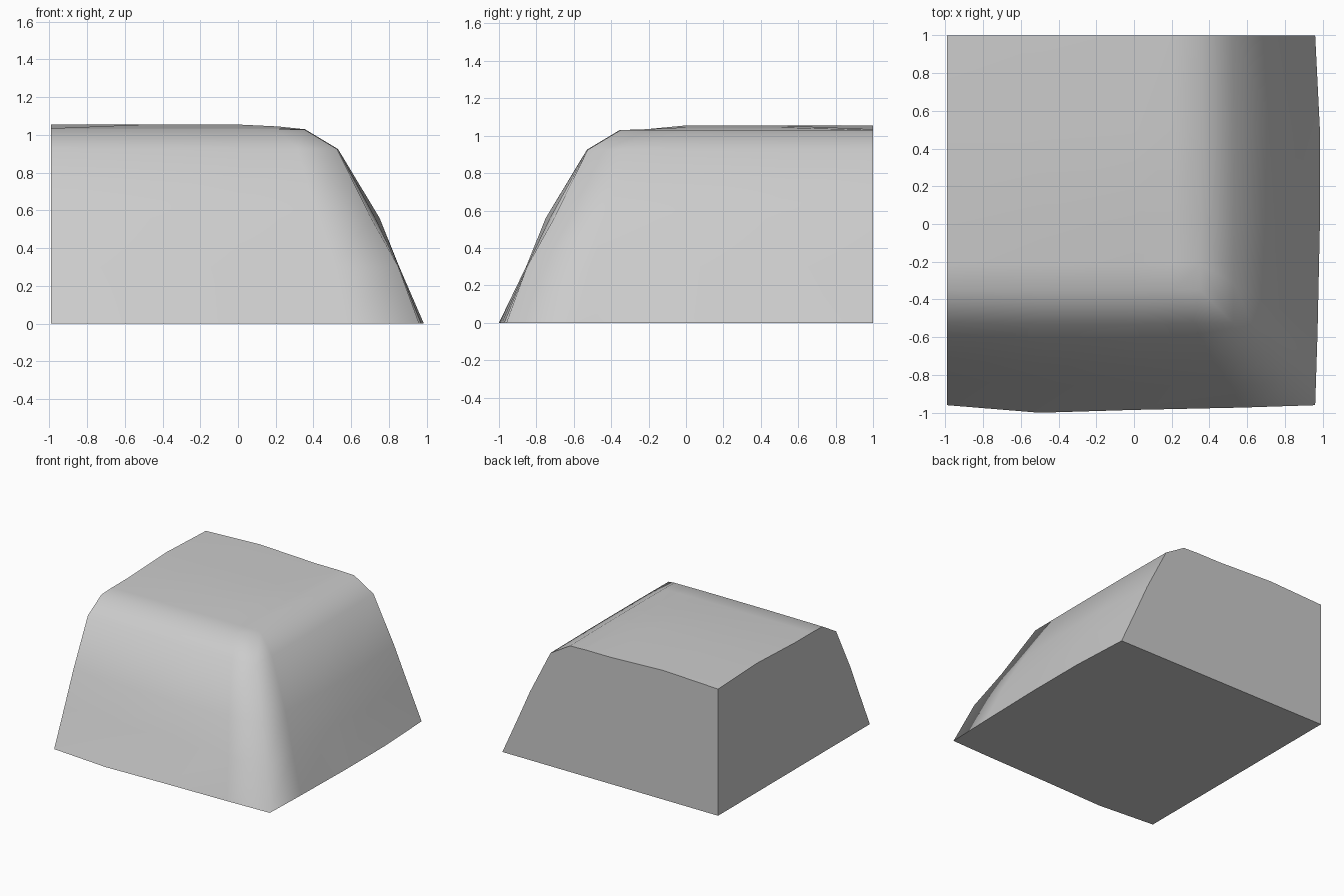
import bpy
import bmesh

cube = bpy.data.objects.get("Cube")
if cube:
    bpy.data.objects.remove(cube, do_unlink=True)

stone = bpy.data.materials.new("pale_grey")
stone.use_nodes = True
stone.diffuse_color = (0.6, 0.6, 0.6, 1)
stone.node_tree.nodes["Principled BSDF"].inputs["Base Color"].default_value = (0.6, 0.6, 0.6, 1)

LEFT, BACK = -0.99, 1.0
bm = bmesh.new()

# Slope rows: height, then reach at the cut ends, along the middle and at the corner
rows = [
    (0.0, 0.96, 0.985, 0.96),
    (0.3, 0.825, 0.855, 0.85),
    (0.56, 0.71, 0.75, 0.705),
    (0.925, 0.525, 0.53, 0.525),
    (1.03, 0.35, 0.355, 0.35),
]


def slope_row(z, end, mid, corner):
    """One contour running along the front, round the corner and along the side."""
    near = (mid + corner) / 2
    turn = corner * 0.6
    front = [(LEFT, -end), (-0.5, -mid - (0.015 if z == 0 else 0)), (0, -mid), (turn, -near)]
    side = [(near, -turn), (mid, 0), (mid, 0.5), (end, BACK)]
    return [bm.verts.new((x, y, z)) for x, y in front + [(corner, -corner)] + side]


wall = [slope_row(*row) for row in rows]

# Gently uneven top, sharing its outer edge with the last contour
rim = wall[-1]
n = 4
top = [[None] * (n + 1) for _ in range(n + 1)]
for k in range(n + 1):
    top[k][0] = rim[k]
    top[n][k] = rim[n + k]
for i in range(n):
    for j in range(1, n + 1):
        raised = (0 < i and 1 < j < n) or (i, j) in ((0, 3), (1, 4))
        z = (1.045 if i == 3 else 1.055) if raised else 1.035
        top[i][j] = bm.verts.new((rim[i].co.x, rim[n + j].co.y, z))


def skin(grid):
    for a, b in zip(grid, grid[1:]):
        for k in range(len(a) - 1):
            bm.faces.new((a[k], a[k + 1], b[k + 1], b[k])).smooth = True


skin(wall)
skin(top)

# Flat cut sides and underside
base_corner = bm.verts.new((LEFT, BACK, 0))
flat = [
    bm.faces.new([base_corner] + [row[0] for row in wall] + top[0][1:]),
    bm.faces.new([base_corner] + [row[-1] for row in wall] + [top[i][n] for i in range(n - 1, -1, -1)]),
    bm.faces.new([base_corner] + wall[0]),
]
for face in flat:
    face.smooth = False
    for edge in face.edges:
        edge.smooth = False

bmesh.ops.recalc_face_normals(bm, faces=bm.faces[:])
mesh = bpy.data.meshes.new("cliff_corner")
bm.to_mesh(mesh)
bm.free()
mesh.materials.append(stone)
block = bpy.data.objects.new("cliff_corner", mesh)
bpy.context.collection.objects.link(block)
